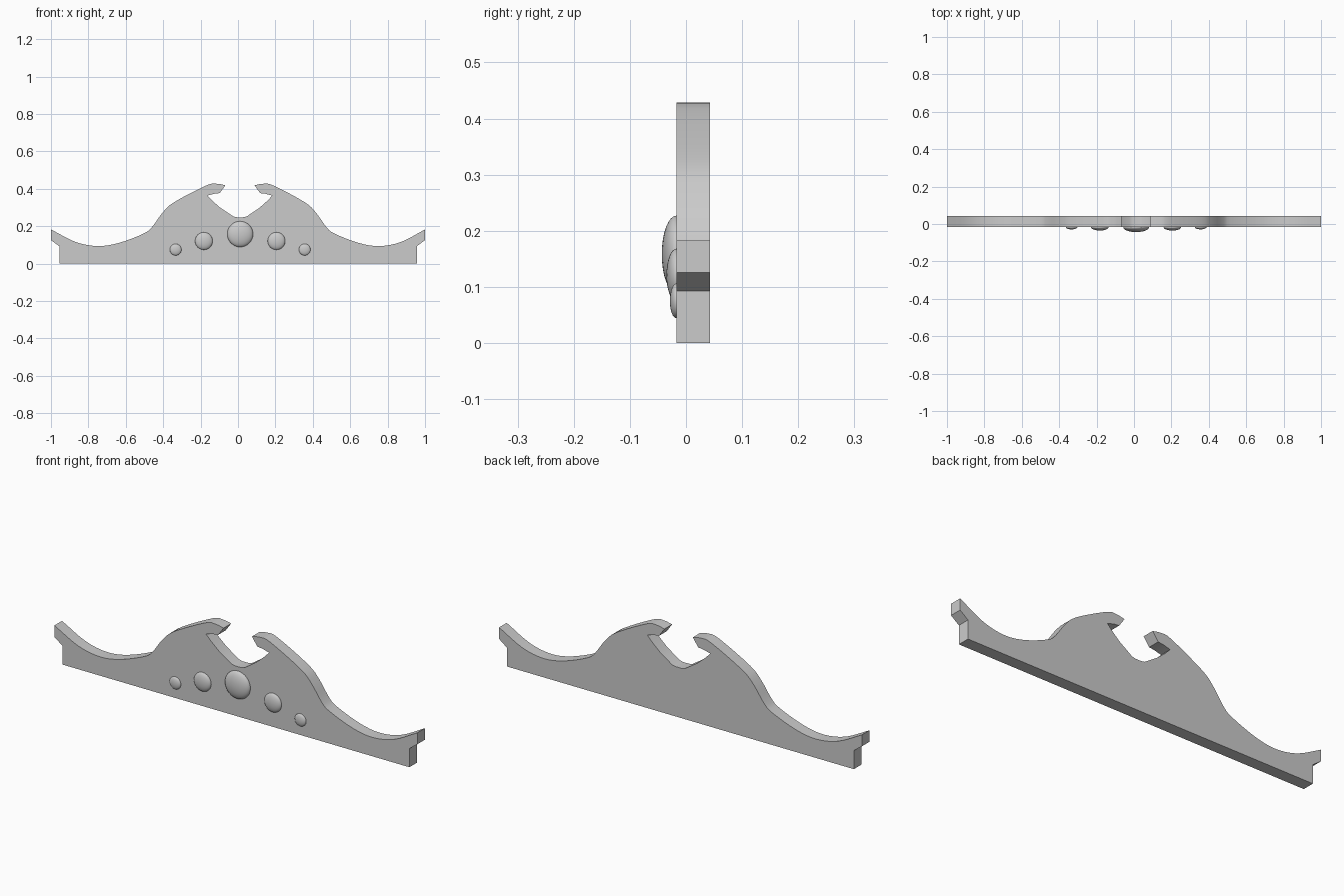
import bpy, bmesh
from mathutils import Vector

if "Cube" in bpy.data.objects:
    bpy.data.objects.remove(bpy.data.objects["Cube"])

Y_FRONT, Y_BACK = -0.017, 0.043
CENTRE = 0.0115  # the crest sits slightly right of the middle


def smooth_path(pts, steps=4):
    """Catmull-Rom curve through the points."""
    p = [Vector(q) for q in pts]
    p = [2 * p[0] - p[1]] + p + [2 * p[-1] - p[-2]]
    out = []
    for i in range(1, len(p) - 2):
        a, b, c, d = p[i - 1:i + 3]
        for s in range(steps):
            t = s / steps
            out.append(0.5 * (2 * b + (c - a) * t + (2 * a - 5 * b + 4 * c - d) * t * t
                              + (3 * b - a - 3 * c + d) * t ** 3))
    return out + [p[-2]]


def shade(obj):
    bpy.ops.object.select_all(action='DESELECT')
    obj.select_set(True)
    bpy.context.view_layer.objects.active = obj
    bpy.ops.object.shade_smooth_by_angle(angle=0.52)


# Half profile: foot, upturned end, sweeping top edge, hooked scroll, notch
foot = [(0.956, 0), (0.956, 0.093), (1.0, 0.126)]
top = smooth_path([(1.0, 0.183), (0.87, 0.116), (0.752, 0.094), (0.64, 0.111),
                   (0.51, 0.161), (0.465, 0.197), (0.412, 0.27), (0.35, 0.328),
                   (0.179, 0.418), (0.123, 0.427), (0.078, 0.419)])
notch = [(0.108, 0.377), (0.135, 0.374), (0.174, 0.364), (0.147, 0.336),
         (0.105, 0.299), (0.035, 0.252), (0.016, 0.248)]
half = foot + [tuple(v) for v in top] + notch


def place(u, side):
    return side * u + CENTRE * (1 - u)


outline = [(place(u, 1), z) for u, z in half]
outline += [(place(u, -1), z) for u, z in reversed(half)]

# Board: extrude the outline front to back
bm = bmesh.new()
face = bm.faces.new([bm.verts.new((x, Y_FRONT, z)) for x, z in outline])
ext = bmesh.ops.extrude_face_region(bm, geom=[face])
new = [e for e in ext['geom'] if isinstance(e, bmesh.types.BMVert)]
bmesh.ops.translate(bm, verts=new, vec=(0, Y_BACK - Y_FRONT, 0))
bmesh.ops.recalc_face_normals(bm, faces=bm.faces)
bmesh.ops.triangulate(bm, faces=[f for f in bm.faces if len(f.verts) > 4])
mesh = bpy.data.meshes.new("crest_board")
bm.to_mesh(mesh)
bm.free()
board = bpy.data.objects.new("crest_board", mesh)
bpy.context.collection.objects.link(board)
shade(board)

# Bosses: flattened domes on the front face
for offset, z, r in [(0, 0.158, 0.069), (0.194, 0.121, 0.047), (0.345, 0.075, 0.031)]:
    for side in ([1] if offset == 0 else [-1, 1]):
        bpy.ops.mesh.primitive_uv_sphere_add(segments=32, ring_count=16, radius=1,
                                             location=(CENTRE + side * offset, Y_FRONT, z))
        boss = bpy.context.object
        boss.name = "round_boss"
        boss.scale = (r, r * 0.38, r)
        shade(boss)
